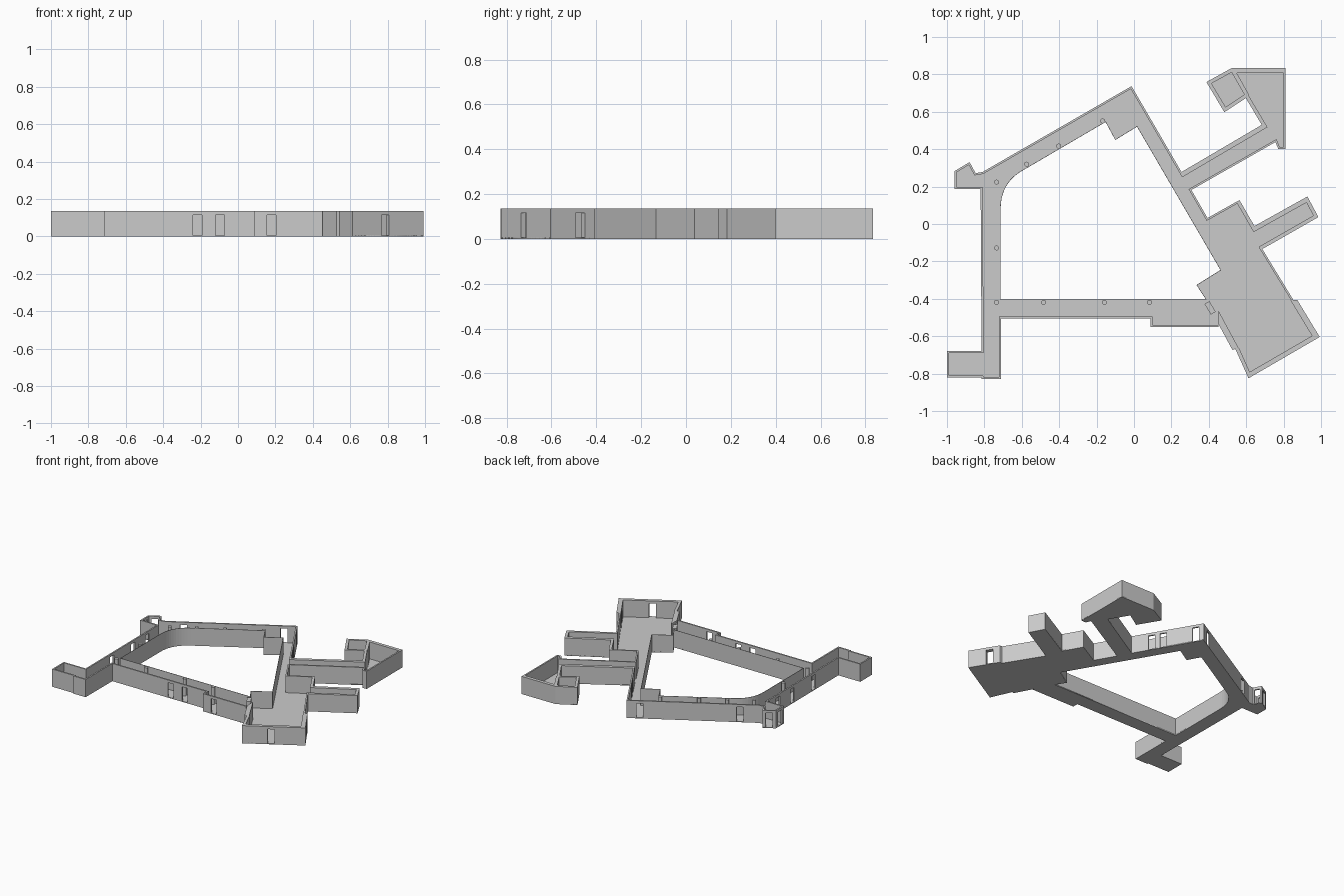
import bpy, bmesh, math
from mathutils import Vector as V

if "Cube" in bpy.data.objects:
    bpy.data.objects.remove(bpy.data.objects["Cube"])

H, FLOOR, LINTEL = 0.135, 0.006, 0.115
THIN, MID, THICK = 0.011, 0.02, 0.026

# Outer outline, clockwise: x, y, thickness of following wall, door positions along it
outline = [
    (-.013, .737, THIN, (.11, .56, .72)), (.254, .278, THICK, ()), (.683, .53, MID, ()),
    (.598, .673, MID, ()), (.483, .598, MID, ()), (.387, .759, MID, ()),
    (.521, .833, THICK, ()), (.809, .833, THIN, ()), (.809, .40, THIN, ()),
    (.772, .40, THIN, ()), (.756, .438, THIN, ()), (.307, .182, THIN, ()),
    (.393, .032, THIN, ()), (.564, .128, MID, ()), (.644, -.011, THICK, ()),
    (.927, .147, MID, ()), (.986, .037, MID, ()), (.686, -.134, THIN, ()),
    (.852, -.406, 0, ()), (.873, -.406, .032, (.33,)), (.993, -.604, THICK, (.54,)),
    (.612, -.825, MID, ()), (.542, -.668, 0, ()), (.526, -.673, .034, ()),
    (.451, -.534, 0, ()), (.451, -.55, THIN, (.746,)), (.088, -.55, THIN, ()),
    (.088, -.506, THIN, (.23, .381)), (-.71, -.506, THIN, ()), (-.71, -.828, THIN, ()),
    (-.815, -.828, THIN, ()), (-.816, -.82, THIN, ()), (-1, -.82, THIN, ()),
    (-1, -.678, THIN, ()), (-.815, -.678, THIN, (.35, .65, .85)), (-.82, .187, THIN, ()),
    (-.959, .187, THIN, (.5,)), (-.959, .283, THIN, (.5,)), (-.879, .331, THIN, (.5,)),
    (-.847, .272, THIN, ()), (-.81, .278, THIN, (.14, .9)),
]

# Courtyard outline with a rounded north-west corner
p0, p1, p2 = V((-.713, .08)), V((-.713, .217)), V((-.6, .283))
arc = [p0 * (1 - t) ** 2 + p1 * 2 * t * (1 - t) + p2 * t * t for t in [i / 12 for i in range(13)]]
court = [V(p) for p in ((.016, .52), (.462, -.246), (.334, -.326), (.382, -.4), (-.713, -.4))]
court += arc + [V((-.152, .545)), V((-.1, .449))]
court.reverse()


def finish(name, bm):
    bmesh.ops.remove_doubles(bm, verts=bm.verts, dist=1e-5)
    bmesh.ops.recalc_face_normals(bm, faces=bm.faces)
    me = bpy.data.meshes.new(name)
    bm.to_mesh(me)
    bm.free()
    ob = bpy.data.objects.new(name, me)
    bpy.context.collection.objects.link(ob)
    return ob


def prism(bm, quad, z0, z1, cap_a, cap_b):
    """Wall piece from plan quad (outer a, outer b, inner b, inner a)."""
    lo = [bm.verts.new((p.x, p.y, z0)) for p in quad]
    hi = [bm.verts.new((p.x, p.y, z1)) for p in quad]
    bm.faces.new(hi)
    bm.faces.new(lo[::-1])
    for i, use in enumerate((True, cap_b, True, cap_a)):
        if use:
            j = (i + 1) % 4
            bm.faces.new((lo[i], lo[j], hi[j], hi[i]))


def wall_ring(name, pts, thick, doors, door_w=.048):
    """Closed run of mitred walls, thickened to the right of travel."""
    n = len(pts)
    dirs = [(pts[(i + 1) % n] - pts[i]).normalized() for i in range(n)]
    norms = [V((d.y, -d.x)) for d in dirs]
    inner = []
    for i in range(n):
        a = pts[i - 1] + norms[i - 1] * thick[i - 1]
        b = pts[i] + norms[i] * thick[i]
        c = dirs[i - 1].cross(dirs[i])
        s = (b - a).cross(dirs[i]) / c if abs(c) > .02 else (b - a).dot(dirs[i - 1])
        inner.append(a + dirs[i - 1] * s)
    bm = bmesh.new()
    for i in range(n):
        a, b, off = pts[i], pts[(i + 1) % n], norms[i] * thick[i]
        length = (b - a).length
        w = min(door_w, length * .6)
        start, start_in, capped = a, inner[i], False
        for t in doors[i]:
            d0 = a + dirs[i] * (t * length - w / 2)
            d1 = d0 + dirs[i] * w
            prism(bm, (start, d0, d0 + off, start_in), 0, H, capped, True)
            prism(bm, (d0, d1, d1 + off, d0 + off), LINTEL, H, False, False)
            start, start_in, capped = d1, d1 + off, True
        if thick[i] > 0:
            prism(bm, (start, b, inner[(i + 1) % n], start_in), 0, H, capped, False)
        else:
            f = [bm.verts.new((p.x, p.y, z)) for p, z in ((a, 0), (b, 0), (b, H), (a, H))]
            bm.faces.new(f)
    return finish(name, bm)


def straight_wall(name, a, b, width):
    a, b = V(a), V(b)
    d = (b - a).normalized()
    o = V((d.y, -d.x)) * width / 2
    bm = bmesh.new()
    prism(bm, (a - o, b - o, b + o, a + o), 0, H, True, True)
    finish(name, bm)


# Outer and courtyard walls
pts = [V(r[:2]) for r in outline]
wall_ring("outer_walls", pts, [r[2] for r in outline], [r[3] for r in outline])
wall_ring("courtyard_wall", court, [.003] * len(court), [()] * len(court))

# Floor slab with courtyard opening
cu = bpy.data.curves.new("floor", 'CURVE')
cu.dimensions, cu.fill_mode, cu.extrude = '2D', 'BOTH', FLOOR / 2
for ring in (pts, court):
    sp = cu.splines.new('POLY')
    sp.points.add(len(ring) - 1)
    for q, p in zip(sp.points, ring):
        q.co = (p.x, p.y, 0, 1)
    sp.use_cyclic_u = True
floor = bpy.data.objects.new("floor", cu)
floor.location.z = FLOOR / 2
bpy.context.collection.objects.link(floor)
bpy.context.view_layer.objects.active = floor
floor.select_set(True)
bpy.ops.object.convert(target='MESH')

# Partition and pier
straight_wall("partition", (.535, .81), (.606, .685), .022)
straight_wall("pier", (.39, -.42), (.424, -.477), .03)

# Round columns along the corridors
columns = [(-.168, .551), (-.403, .417), (-.574, .32), (-.735, .224), (-.735, -.128),
           (-.735, -.419), (-.483, -.419), (-.158, -.419), (.083, -.419)]
for x, y in columns:
    bpy.ops.mesh.primitive_cylinder_add(vertices=20, radius=.013, depth=H, location=(x, y, H / 2))
    bpy.context.object.name = "column"
    bpy.ops.object.shade_smooth_by_angle()
